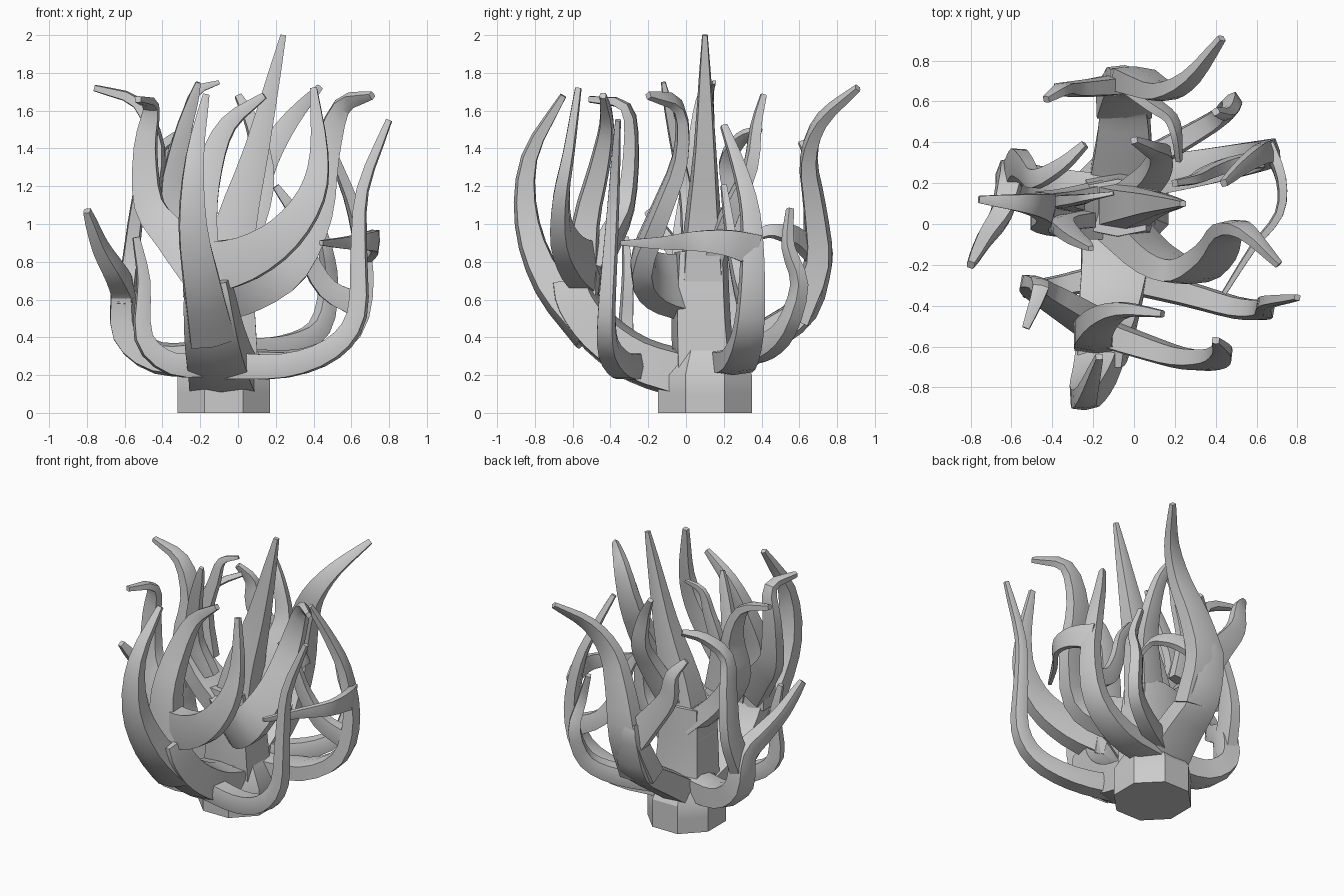
import bpy, math
from mathutils import Vector

# section outline: flattened six-sided bar (width axis, thickness axis)
SECTION = [(-0.5, -0.4), (0, -0.5), (0.5, -0.4), (0.5, 0.4), (0, 0.5), (-0.5, 0.4)]


def make_object(name, verts, faces):
    me = bpy.data.meshes.new(name)
    me.from_pydata(verts, [], faces)
    ob = bpy.data.objects.new(name, me)
    bpy.context.collection.objects.link(ob)
    bpy.context.view_layer.objects.active = ob
    ob.select_set(True)
    bpy.ops.object.shade_smooth_by_angle(angle=math.radians(28))
    ob.select_set(False)
    return ob


def catmull(pts, steps=3):
    p = [2 * pts[0] - pts[1]] + pts + [2 * pts[-1] - pts[-2]]
    out = []
    for i in range(1, len(p) - 2):
        a, b, c, d = p[i - 1:i + 3]
        for k in range(steps):
            t = k / steps
            out.append(0.5 * (2 * b + (c - a) * t + (2 * a - 5 * b + 4 * c - d) * t * t
                              + (3 * b - a - 3 * c + d) * t ** 3))
    return out + [pts[-1]]


def branch(name, w, th, path, out, tip=0.035, power=0.9):
    """Tapering ribbon swept along a path; its flat side faces 'out'."""
    pts = catmull([Vector(p) for p in path])
    n = len(pts)
    nor = Vector(out).normalized()
    verts, faces, k = [], [], len(SECTION)
    for i, p in enumerate(pts):
        t = (pts[min(i + 1, n - 1)] - pts[max(i - 1, 0)]).normalized()
        nor = (nor - t * nor.dot(t)).normalized()
        side = t.cross(nor)
        f = (1 - i / (n - 1)) ** power
        ww, tt = tip + (w - tip) * f, tip + (th - tip) * f
        verts += [p + side * a * ww + nor * b * tt for a, b in SECTION]
    for i in range(n - 1):
        for j in range(k):
            a, b = i * k + j, i * k + (j + 1) % k
            faces.append((a, b, b + k, a + k))
    faces += [tuple(reversed(range(k))), tuple(range((n - 1) * k, n * k))]
    return make_object(name, verts, faces)


# octagonal foot
verts, faces = [], []
for z, s in ((0, 1), (0.1, 1), (0.2, 1), (0.34, 0.7)):
    for j in range(8):
        a = math.pi / 8 + j * math.pi / 4
        verts.append((-0.075 + 0.265 * s * math.cos(a), 0.1 + 0.27 * s * math.sin(a), z))
for i in range(3):
    for j in range(8):
        a, b = i * 8 + j, i * 8 + (j + 1) % 8
        faces.append((a, b, b + 8, a + 8))
faces += [tuple(reversed(range(8))), tuple(range(24, 32))]
make_object("foot", verts, faces)

# trunks
branch("centre_trunk", 0.36, 0.34, [(-0.07, 0.1, 0.15), (-0.07, 0.08, 0.5), (-0.08, 0.08, 0.85)],
       (0, -1, 0), 0.28)
branch("front_trunk", 0.35, 0.26, [(-0.08, 0, 0.2), (-0.1, -0.25, 0.28), (-0.13, -0.45, 0.42),
       (-0.15, -0.57, 0.58), (-0.16, -0.6, 0.7)], (0, 0, 1), 0.22)
branch("back_trunk", 0.3, 0.2, [(-0.07, 0.2, 0.25), (-0.05, 0.42, 0.4), (-0.05, 0.62, 0.55),
       (-0.05, 0.7, 0.8), (-0.05, 0.7, 0.92)], (0, 0, 1), 0.13)

# central spike
branch("central_spike", 0.3, 0.27, [(-0.08, 0.09, 0.6), (-0.01, 0.09, 1.0), (0.1, 0.1, 1.4),
       (0.24, 0.1, 2.0)], (0, -1, 0), 0.03)

# front cluster
branch("front_horn", 0.24, 0.22, [(-0.14, -0.5, 0.42), (-0.19, -0.72, 0.68), (-0.24, -0.84, 1.0),
       (-0.23, -0.83, 1.35), (-0.17, -0.65, 1.68)], (0, -1, 0))
branch("front_right_ribbon", 0.28, 0.15, [(-0.18, -0.52, 0.76), (0.05, -0.6, 0.82),
       (0.25, -0.66, 0.95), (0.39, -0.66, 1.15), (0.43, -0.62, 1.38), (0.4, -0.57, 1.72)], (0, -1, 0))
branch("front_inner_horn", 0.22, 0.18, [(-0.18, -0.55, 0.62), (-0.2, -0.53, 1.0), (-0.15, -0.46, 1.3),
       (-0.05, -0.42, 1.53), (0.14, -0.44, 1.68)], (0, -1, 0))
branch("front_left_horn", 0.22, 0.13, [(-0.18, -0.5, 0.72), (-0.34, -0.4, 0.92), (-0.47, -0.32, 1.1),
       (-0.49, -0.29, 1.4), (-0.46, -0.32, 1.62), (-0.53, -0.51, 1.66)], (0, -1, 0))

# low front arms
branch("front_right_arm", 0.14, 0.14, [(-0.08, -0.26, 0.25), (0.25, -0.34, 0.25), (0.5, -0.41, 0.34),
       (0.63, -0.42, 0.52), (0.64, -0.4, 0.85), (0.66, -0.38, 1.18), (0.8, -0.36, 1.55)],
       (0, -1, 0), 0.03, 0.75)
branch("front_left_arm", 0.14, 0.13, [(-0.12, -0.25, 0.26), (-0.35, -0.3, 0.26), (-0.5, -0.32, 0.4),
       (-0.5, -0.31, 0.7), (-0.54, -0.32, 0.93)], (0, -1, 0))

# right side
branch("right_ribbon", 0.33, 0.17, [(-0.08, 0.0, 0.66), (0.1, -0.17, 0.7), (0.27, -0.23, 0.8),
       (0.4, -0.14, 1.05), (0.46, -0.03, 1.35), (0.55, -0.04, 1.62), (0.71, -0.2, 1.68)], (0.5, -1, 0))
branch("right_outer_arm", 0.2, 0.14, [(0.0, 0.22, 0.27), (0.35, 0.28, 0.28), (0.6, 0.33, 0.43),
       (0.67, 0.35, 0.72), (0.62, 0.34, 1.05), (0.53, 0.28, 1.3), (0.44, 0.2, 1.52)], (0, 0, -1))
branch("right_curl", 0.17, 0.06, [(0.66, 0.37, 0.86), (0.72, 0.22, 0.9), (0.71, 0.05, 0.91),
       (0.58, -0.12, 0.9), (0.44, -0.34, 0.9)], (1, 0, 0), 0.025)
branch("right_inner_twig", 0.13, 0.09, [(0.64, 0.32, 0.57), (0.47, 0.29, 0.66), (0.36, 0.25, 0.85),
       (0.3, 0.22, 1.05), (0.2, 0.2, 1.2)], (0, 1, 0))

# back cluster
branch("back_right_arm", 0.14, 0.13, [(0.0, 0.28, 0.32), (0.25, 0.42, 0.35), (0.43, 0.53, 0.45),
       (0.48, 0.6, 0.68), (0.46, 0.54, 0.88), (0.4, 0.55, 1.08)], (0, 1, 0))
branch("back_horn", 0.27, 0.17, [(-0.05, 0.58, 0.5), (-0.02, 0.7, 0.8), (0.05, 0.68, 1.1),
       (0.15, 0.65, 1.35), (0.28, 0.72, 1.55), (0.43, 0.91, 1.72)], (0, 1, 0))
branch("back_left_horn", 0.2, 0.11, [(-0.03, 0.69, 0.75), (-0.18, 0.67, 0.95), (-0.32, 0.66, 1.15),
       (-0.35, 0.66, 1.32), (-0.43, 0.61, 1.43)], (0, 1, 0))
branch("back_curl", 0.14, 0.06, [(0.0, 0.66, 0.86), (0.1, 0.58, 0.93), (0.18, 0.52, 0.95),
       (0.21, 0.43, 0.96), (0.22, 0.31, 0.9)], (0, 1, 0), 0.03)
branch("back_inner_horn", 0.17, 0.12, [(0.0, 0.15, 0.85), (0.1, 0.25, 1.1), (0.13, 0.34, 1.3),
       (0.08, 0.37, 1.52), (0.0, 0.41, 1.68)], (0, 1, 0))

# left side
branch("left_arm", 0.19, 0.19, [(-0.15, 0.15, 0.29), (-0.42, 0.19, 0.29), (-0.59, 0.23, 0.42),
       (-0.61, 0.2, 0.64), (-0.65, 0.05, 0.74), (-0.73, -0.07, 0.88), (-0.8, -0.2, 1.07)],
       (0, 0, -1), 0.04, 0.7)
branch("left_horn", 0.28, 0.16, [(-0.12, 0.07, 0.7), (-0.33, 0.05, 0.9), (-0.45, 0.06, 1.12),
       (-0.43, 0.08, 1.4), (-0.53, 0.1, 1.64), (-0.76, 0.12, 1.72)], (-1, 0, 0))
branch("left_outer_twig", 0.16, 0.1, [(-0.6, 0.22, 0.55), (-0.57, 0.3, 0.8), (-0.53, 0.27, 1.1),
       (-0.48, 0.22, 1.32), (-0.35, 0.29, 1.45), (-0.24, 0.39, 1.5)], (-1, 0, 0))
branch("left_inner_horn", 0.14, 0.09, [(-0.25, 0.02, 0.9), (-0.35, 0.0, 1.15), (-0.3, -0.06, 1.45),
       (-0.24, -0.1, 1.65), (-0.21, -0.12, 1.75)], (0, -1, 0), 0.025)
branch("left_inner_hook", 0.12, 0.08, [(-0.3, 0.1, 1.0), (-0.34, 0.11, 1.3), (-0.27, 0.12, 1.55),
       (-0.22, 0.13, 1.7), (-0.1, 0.15, 1.75)], (0, -1, 0), 0.02)
